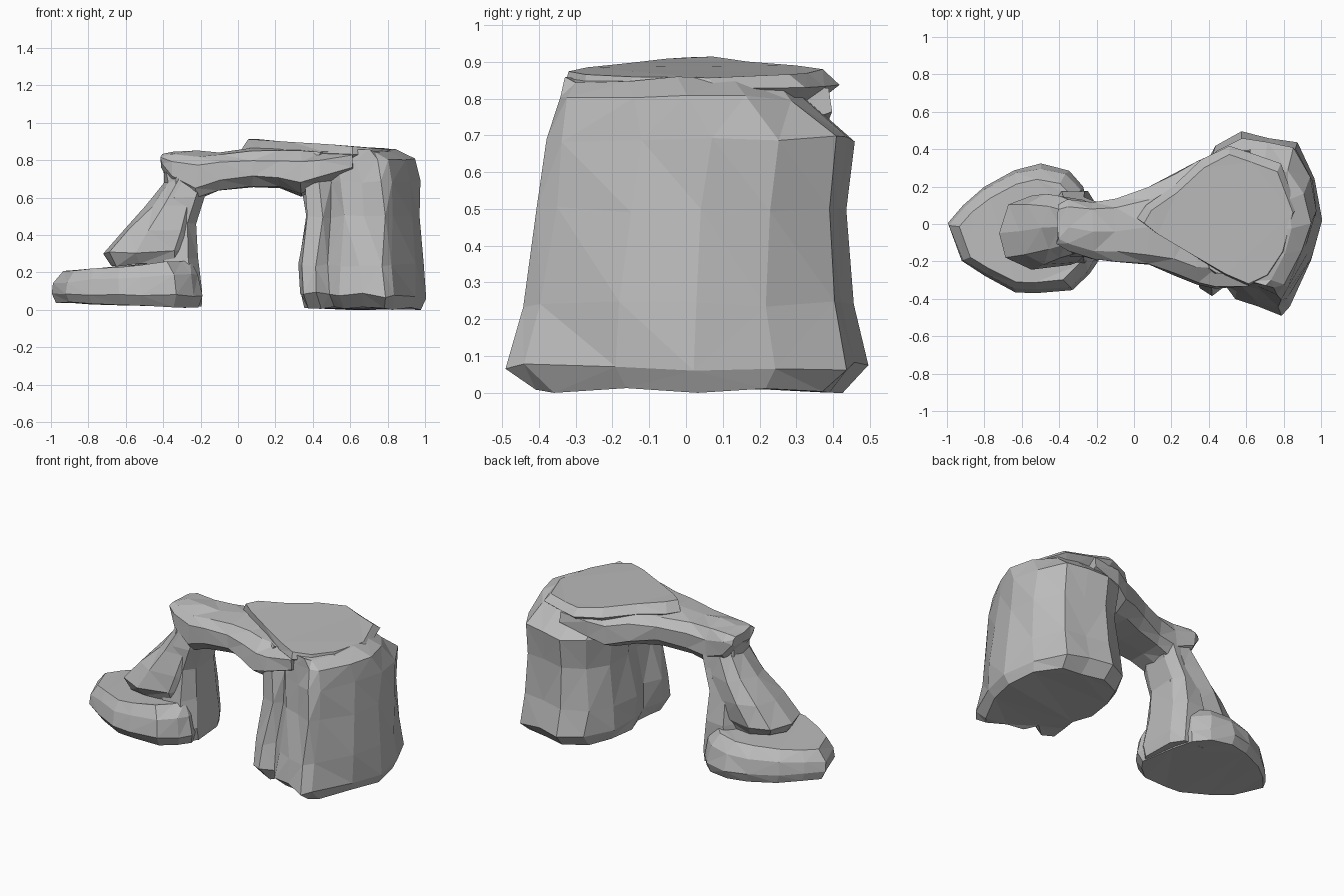
import bpy, bmesh, math, random
from mathutils import Vector

random.seed(4)
if "Cube" in bpy.data.objects:
    bpy.data.objects.remove(bpy.data.objects["Cube"])

stone = bpy.data.materials.new("grey_stone")
stone.use_nodes = True
grey = (0.5, 0.5, 0.5, 1)
stone.diffuse_color = grey
stone.node_tree.nodes["Principled BSDF"].inputs["Base Color"].default_value = grey


def loft(name, outline, sections, axis="z", rough=0.01):
    """Stack a unit outline into bounds (position, a0, a1, b0, b1, slope along a)."""
    bm = bmesh.new()
    rings = []
    for pos, a0, a1, b0, b1, slope in sections:
        ring = []
        for u, v in outline:
            a = (a0 + a1) / 2 + u * (a1 - a0) / 2
            b = (b0 + b1) / 2 + v * (b1 - b0) / 2
            h = pos + slope * u * (a1 - a0) / 2
            p = Vector((a, b, h)) if axis == "z" else Vector((h, a, b))
            p += Vector([random.uniform(-rough, rough) for _ in range(3)])
            p.z = max(p.z, 0)
            ring.append(bm.verts.new(p))
        rings.append(ring)
    n = len(outline)
    for low, high in zip(rings, rings[1:]):
        for i in range(n):
            j = (i + 1) % n
            bm.faces.new((low[i], low[j], high[j], high[i]))
    bm.faces.new(rings[0][::-1])
    bm.faces.new(rings[-1])
    bmesh.ops.triangulate(bm, faces=bm.faces[:], quad_method="SHORT_EDGE")
    bmesh.ops.recalc_face_normals(bm, faces=bm.faces[:])
    mesh = bpy.data.meshes.new(name)
    bm.to_mesh(mesh)
    bm.free()
    mesh.materials.append(stone)
    obj = bpy.data.objects.new(name, mesh)
    bpy.context.collection.objects.link(obj)
    return obj


def rounded(n, power):
    """Unit superellipse outline with n corners."""
    points = []
    for i in range(n):
        t = math.tau * (i + 0.5) / n
        c, s = math.cos(t), math.sin(t)
        points.append((math.copysign(abs(c) ** power, c), math.copysign(abs(s) ** power, s)))
    reach = max(x for x, _ in points)
    return [(x / reach, y / reach) for x, y in points]


# Broad pillar with a rounded lobe at the front of the opening
pillar_outline = [(-1, .1), (-.85, -.2), (-.97, -.48), (-.93, -.7), (-.7, -.76), (-.52, -.65),
                  (-.34, -.8), (0, -.9), (.36, -1), (.52, -.9), (.85, -.4), (1, .05),
                  (.9, .5), (.6, .88), (.2, .93), (-.25, 1), (-.7, .84), (-.93, .5)]
loft("broad_pillar", pillar_outline, [
    (.008, .36, .97, -.4, .42, -.015),
    (.08, .325, 1, -.5, .5, -.04),
    (.24, .32, .99, -.45, .45, 0),
    (.5, .355, .98, -.4, .435, 0),
    (.69, .34, .97, -.38, .46, 0),
    (.8, .33, .94, -.35, .33, 0),
    (.85, .38, .85, -.33, .27, 0)], rough=.01)

# Bridge spanning the opening and merging into the pillar
loft("bridge", rounded(10, .7), [
    (-.41, -.1, .1, .76, .83, 0),
    (-.35, -.15, .13, .66, .84, 0),
    (-.22, -.19, .12, .59, .84, 0),
    (-.1, -.2, .13, .635, .845, 0),
    (.08, -.22, .19, .655, .855, 0),
    (.22, -.27, .27, .65, .86, 0),
    (.34, -.32, .34, .61, .86, 0),
    (.44, -.34, .38, .66, .86, 0),
    (.62, -.34, .39, .72, .86, 0)], axis="x", rough=.008)

# Sloping slab lying on the bridge and broad pillar
slab_outline = [(-1, -.05), (-.9, .15), (-.55, .42), (-.2, .8), (.15, 1), (.45, .88),
                (.8, .75), (1, .1), (.85, -.5), (.65, -.85), (.4, -1), (.1, -.85),
                (-.4, -.5), (-.8, -.22)]
loft("top_slab", slab_outline, [
    (.785, .12, .8, -.27, .35, -.02),
    (.84, .02, .87, -.33, .42, -.04),
    (.886, .05, .85, -.32, .37, -.075)], rough=.004)

# Slim upright column beside the opening
loft("slim_column", rounded(8, .65), [
    (.02, -.44, -.2, -.2, .16, 0),
    (.1, -.46, -.19, -.23, .18, 0),
    (.28, -.44, -.22, -.2, .17, 0),
    (.46, -.42, -.22, -.17, .14, 0),
    (.6, -.38, -.18, -.17, .12, 0),
    (.74, -.38, -.12, -.15, .11, 0)], rough=.007)

# Buttress leaning outward from the column
loft("leaning_buttress", rounded(9, .75), [
    (.24, -.67, -.27, -.19, .1, 0),
    (.31, -.715, -.25, -.23, .14, 0),
    (.43, -.61, -.23, -.21, .15, 0),
    (.56, -.48, -.22, -.18, .14, 0),
    (.69, -.39, -.2, -.15, .11, 0),
    (.8, -.4, -.2, -.11, .1, 0)], rough=.01)

# Low boulder at the foot of the column
boulder_outline = [(-1, .07), (-.8, .36), (-.5, .65), (-.1, .9), (.25, 1), (.6, .9),
                   (.8, .65), (.88, .2), (1, -.5), (.88, -.7), (.65, -.95), (.2, -1),
                   (-.1, -1), (-.5, -.75), (-.82, -.5)]
loft("foot_boulder", boulder_outline, [
    (.025, -.97, -.21, -.33, .3, -.04),
    (.08, -1, -.19, -.37, .325, -.01),
    (.17, -.985, -.21, -.35, .3, .06),
    (.235, -.94, -.26, -.31, .24, .09)], rough=.006)
